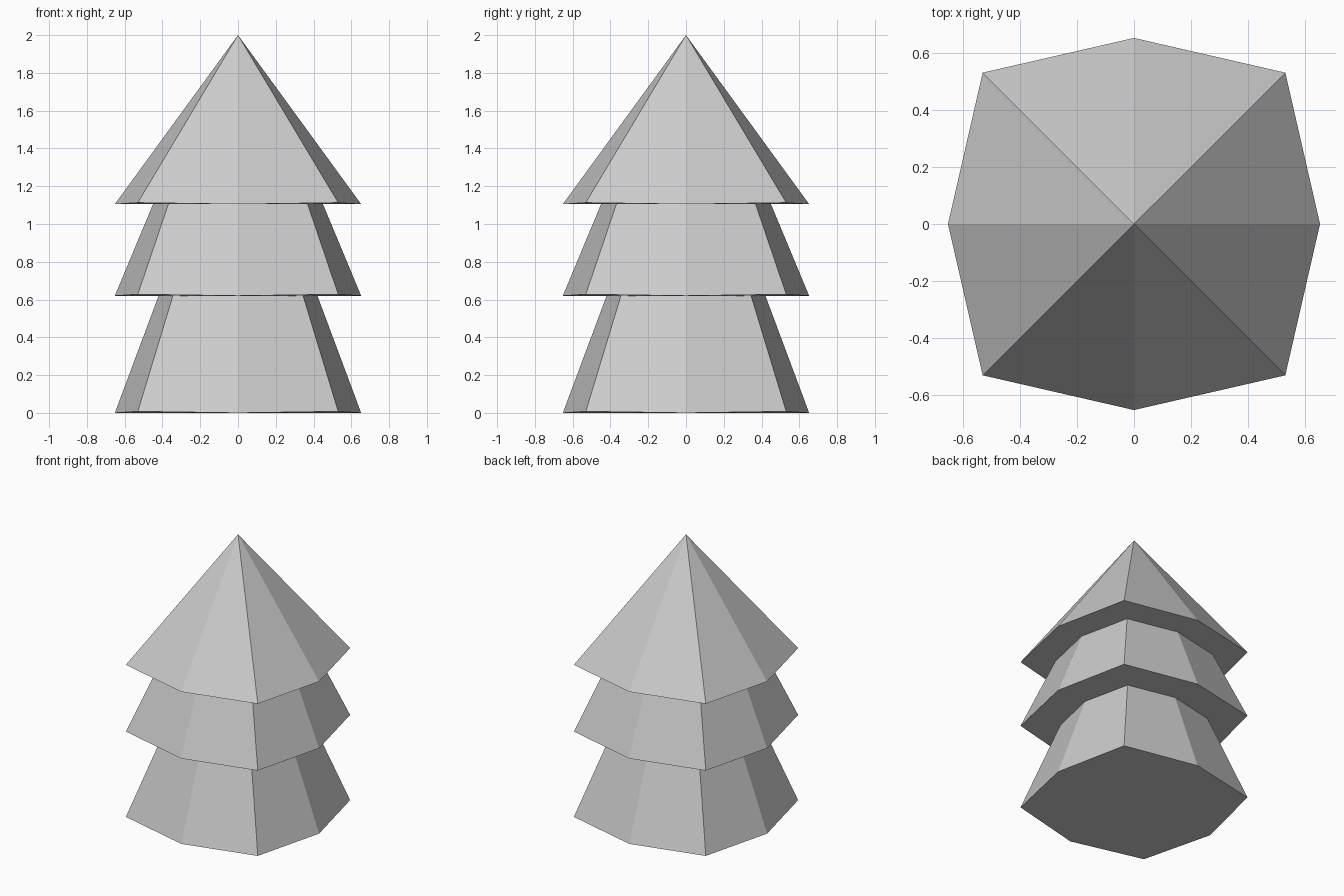
import bpy
import bmesh
import math

cube = bpy.data.objects.get("Cube")
if cube:
    bpy.data.objects.remove(cube, do_unlink=True)

# Single flat colour
grey = bpy.data.materials.new("light_grey")
grey.use_nodes = True
colour = (0.6, 0.6, 0.6, 1)
grey.diffuse_color = colour
grey.node_tree.nodes["Principled BSDF"].inputs["Base Color"].default_value = colour

SIDE, CORNER, LIFT = 0.652, 0.75, 0.008


def ring(bm, z, scale):
    """Eight-point ring whose diagonal corners reach further and sit slightly higher."""
    verts = []
    for i in range(8):
        a = i * math.pi / 4
        r = (CORNER if i % 2 else SIDE) * scale
        verts.append(bm.verts.new((r * math.cos(a), r * math.sin(a), z + LIFT * (i % 2))))
    return verts


def tier(name, z0, z1, top_scale):
    """One skirt of branches with a closed underside; scale 0 gives a point."""
    bm = bmesh.new()
    low = ring(bm, z0, 1)
    bm.faces.new(low[::-1])
    if top_scale:
        high = ring(bm, z1, top_scale)
    else:
        high = [bm.verts.new((0, 0, z1))] * 8
    for i in range(8):
        j = (i + 1) % 8
        corners = [low[i], low[j], high[j]]
        if top_scale:
            corners.append(high[i])
        bm.faces.new(corners)
    bmesh.ops.recalc_face_normals(bm, faces=bm.faces)
    mesh = bpy.data.meshes.new(name)
    bm.to_mesh(mesh)
    bm.free()
    mesh.materials.append(grey)
    obj = bpy.data.objects.new(name, mesh)
    bpy.context.collection.objects.link(obj)


# Three stacked tiers of the tree
tier("lower_tier", 0, 0.62, 0.645)
tier("middle_tier", 0.62, 1.105, 0.69)
tier("top_cone", 1.105, 2, 0)
